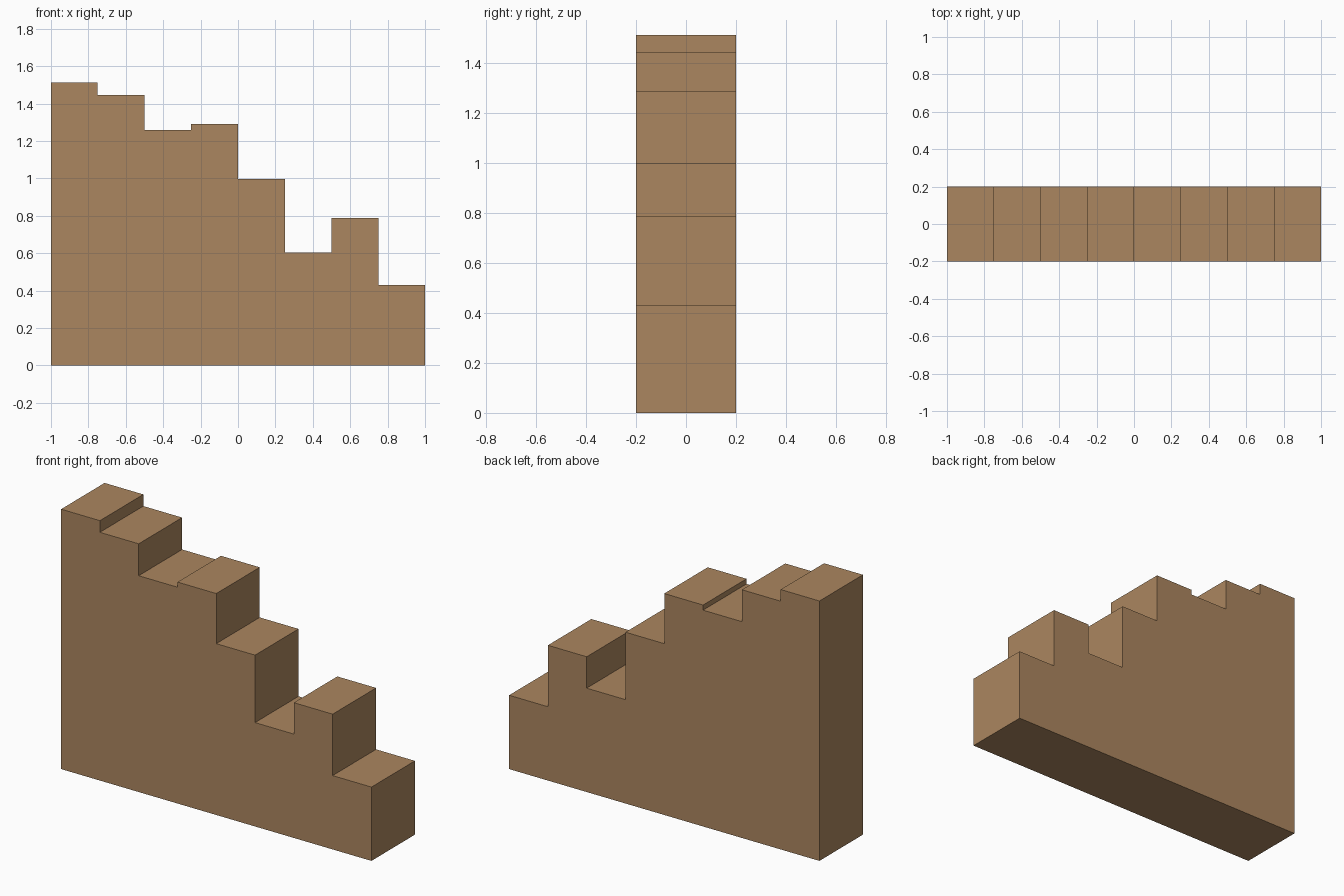
import bpy, bmesh

if "Cube" in bpy.data.objects:
    bpy.data.objects.remove(bpy.data.objects["Cube"])

# Step heights from left to right, equal widths
HEIGHTS = [1.514, 1.446, 1.26, 1.29, 0.998, 0.605, 0.788, 0.43]
STEP = 2.0 / len(HEIGHTS)
HALF_DEPTH = 0.2

wood = bpy.data.materials.new("light_brown")
wood.diffuse_color = (0.41, 0.24, 0.115, 1.0)
wood.use_nodes = True
wood.node_tree.nodes["Principled BSDF"].inputs["Base Color"].default_value = wood.diffuse_color

# Stepped side profile
profile = [(-1.0, 0.0)]
for i, h in enumerate(HEIGHTS):
    x = -1.0 + i * STEP
    profile += [(x, h), (x + STEP, h)]
profile.append((1.0, 0.0))

# Extrude the profile from front to back
bm = bmesh.new()
face = bm.faces.new([bm.verts.new((x, -HALF_DEPTH, z)) for x, z in profile])
ext = bmesh.ops.extrude_face_region(bm, geom=[face], use_keep_orig=True)
moved = [g for g in ext["geom"] if isinstance(g, bmesh.types.BMVert)]
bmesh.ops.translate(bm, verts=moved, vec=(0, 2 * HALF_DEPTH, 0))
bmesh.ops.recalc_face_normals(bm, faces=bm.faces)

mesh = bpy.data.meshes.new("uneven_stairs")
bm.to_mesh(mesh)
bm.free()
mesh.materials.append(wood)
stairs = bpy.data.objects.new("uneven_stairs", mesh)
bpy.context.collection.objects.link(stairs)
